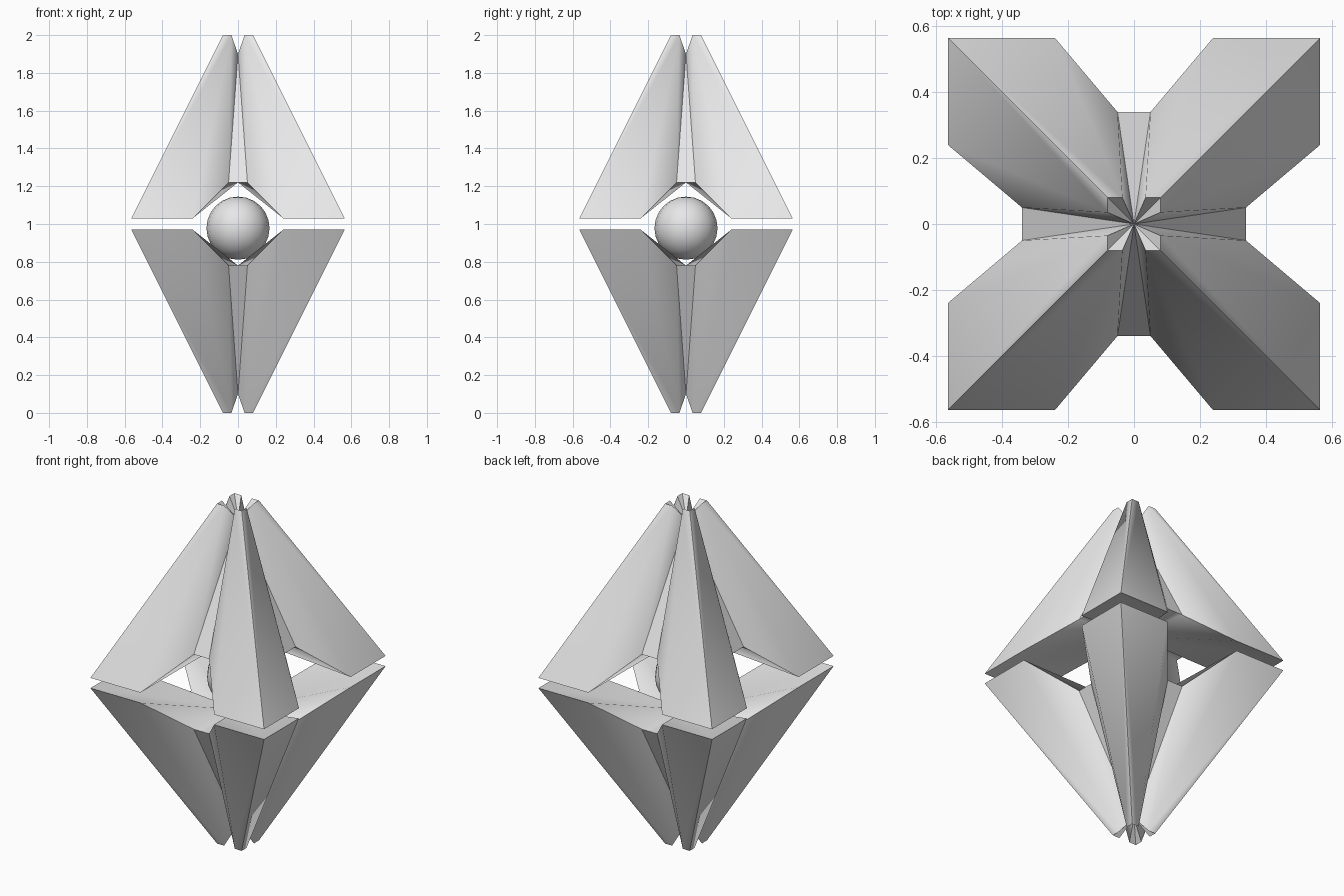
import bpy, bmesh, math
from mathutils import Matrix, Vector

cube = bpy.data.objects.get("Cube")
if cube:
    bpy.data.objects.remove(cube, do_unlink=True)

grey = bpy.data.materials.new("light_grey")
grey.use_nodes = True
grey.diffuse_color = (0.8, 0.8, 0.8, 1)
grey.node_tree.nodes["Principled BSDF"].inputs["Base Color"].default_value = (0.8, 0.8, 0.8, 1)


def finish(name, bm, angle):
    """Turn a bmesh into a shaded object."""
    bmesh.ops.remove_doubles(bm, verts=bm.verts, dist=1e-4)
    bmesh.ops.recalc_face_normals(bm, faces=bm.faces)
    mesh = bpy.data.meshes.new(name)
    bm.to_mesh(mesh)
    bm.free()
    mesh.materials.append(grey)
    obj = bpy.data.objects.new(name, mesh)
    bpy.context.collection.objects.link(obj)
    bpy.ops.object.select_all(action='DESELECT')
    bpy.context.view_layer.objects.active = obj
    obj.select_set(True)
    bpy.ops.object.shade_smooth_by_angle(angle=math.radians(angle))
    return obj


# One corner arm: heights are measured from the middle plane
P = {
    "corner": (0.565, 0.565, 0.03), "foot": (0.24, 0.565, 0.03),
    "recess": (0.05, 0.34, 0.22), "recess_far": (-0.05, 0.34, 0.22),
    "tip": (0.08, 0.08, 1.0), "tip_in": (0.035, 0.08, 1.0),
    "apex": (0, 0, 0.90), "hollow": (0, 0, 0.22),
}
HALF_ARM = [
    ("corner", "foot", "tip_in", "tip"),    # outer slope
    ("foot", "recess", "tip_in"),           # side wall
    ("recess", "apex", "tip_in"),           # inner side wall
    ("tip", "tip_in", "apex"),              # notched tip
    ("corner", "foot", "hollow"),           # underside
    ("foot", "recess", "hollow"),           # underside flank
]
PANEL = [("recess", "recess_far", "apex"), ("recess", "recess_far", "hollow")]


def half_shell(name, direction):
    bm = bmesh.new()

    def add(names, matrix, swap=False):
        pts = [Vector(P[n]) for n in names]
        if swap:
            pts = [Vector((p.y, p.x, p.z)) for p in pts]
        bm.faces.new([bm.verts.new(matrix @ p) for p in pts])

    for i in range(4):
        turn = Matrix.Rotation(i * math.pi / 2, 3, 'Z')
        for names in HALF_ARM:
            add(names, turn)
            add(names, turn, swap=True)
        for names in PANEL:
            add(names, turn)
    for v in bm.verts:
        v.co.z = 1 + direction * v.co.z
    return finish(name, bm, 60)


half_shell("upper_shell", 1)
half_shell("lower_shell", -1)

# Core ball floating between the shells
ball = bmesh.new()
bmesh.ops.create_uvsphere(ball, u_segments=16, v_segments=12, radius=0.167,
                          matrix=Matrix.Translation((0, 0, 0.978)))
finish("core_ball", ball, 60)
